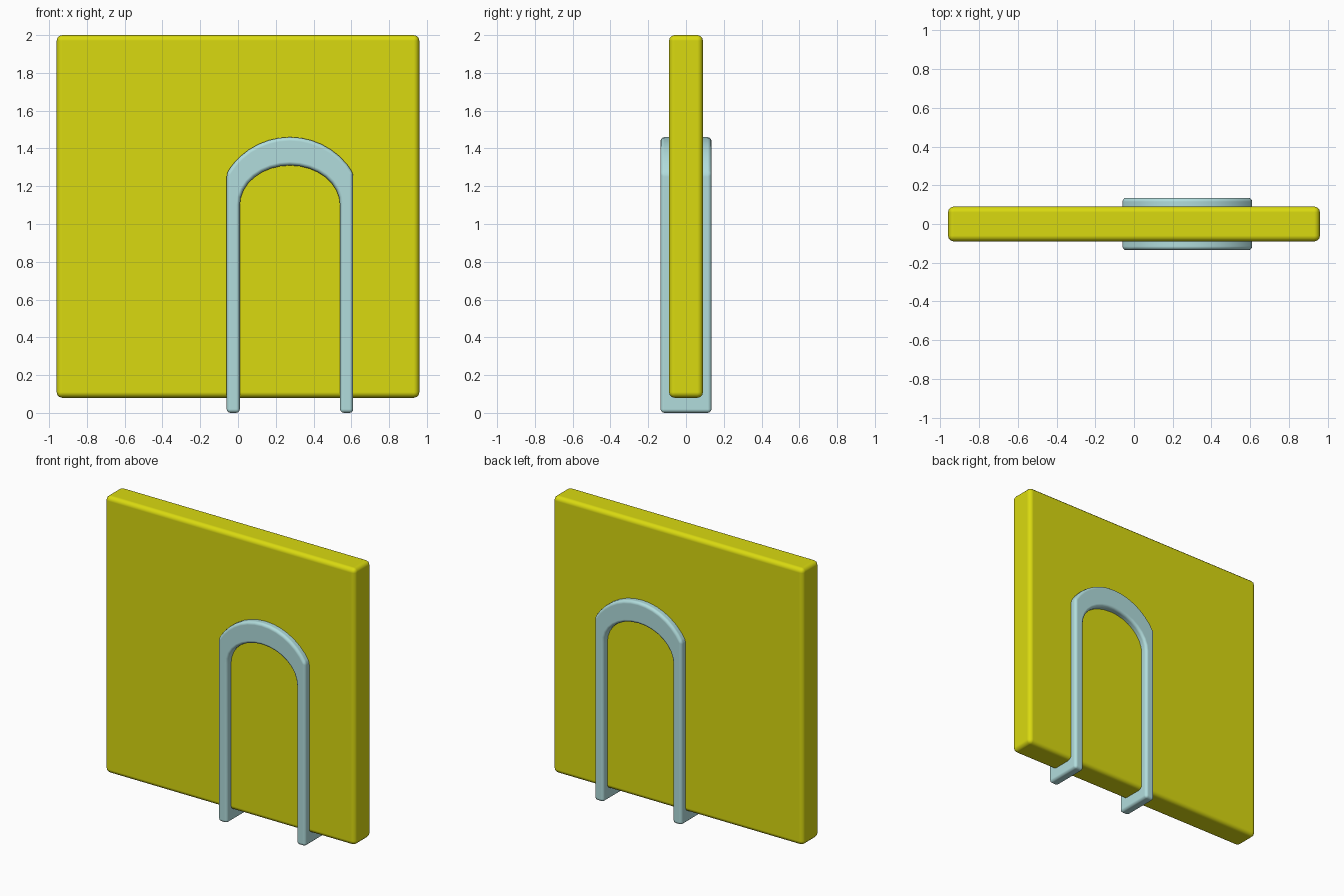
import bpy
import bmesh
from math import cos, sin, pi, asin

cube = bpy.data.objects.get("Cube")
if cube:
    bpy.data.objects.remove(cube, do_unlink=True)


def make_material(name, color):
    mat = bpy.data.materials.new(name)
    mat.use_nodes = True
    mat.diffuse_color = color
    mat.node_tree.nodes["Principled BSDF"].inputs["Base Color"].default_value = color
    return mat


def extruded(name, outline, depth, bevel, mat):
    """Extrude an x-z outline evenly about y = 0 and round its edges."""
    bm = bmesh.new()
    face = bm.faces.new([bm.verts.new((x, -depth / 2, z)) for x, z in outline])
    out = bmesh.ops.extrude_face_region(bm, geom=[face])
    moved = [v for v in out["geom"] if isinstance(v, bmesh.types.BMVert)]
    bmesh.ops.translate(bm, verts=moved, vec=(0, depth, 0))
    bmesh.ops.recalc_face_normals(bm, faces=bm.faces)
    mesh = bpy.data.meshes.new(name)
    bm.to_mesh(mesh)
    bm.free()
    mesh.materials.append(mat)
    obj = bpy.data.objects.new(name, mesh)
    bpy.context.collection.objects.link(obj)
    mod = obj.modifiers.new("rounded_edges", "BEVEL")
    mod.width = bevel
    mod.segments = 3
    mod.limit_method = "ANGLE"
    mod.angle_limit = pi / 6
    mod.harden_normals = True
    bpy.ops.object.select_all(action="DESELECT")
    obj.select_set(True)
    bpy.context.view_layer.objects.active = obj
    bpy.ops.object.shade_smooth_by_angle(angle=pi / 4)
    return obj


def arc(cx, cz, rx, rz, start, end, steps):
    angles = [start + (end - start) * i / steps for i in range(steps + 1)]
    return [(cx + rx * cos(a), cz + rz * sin(a)) for a in angles]


yellow = make_material("wall_yellow", (0.70, 0.70, 0.005, 1))
pale_blue = make_material("frame_pale_blue", (0.44, 0.72, 0.72, 1))

# Wall panel
extruded("wall", [(-0.96, 0.08), (0.96, 0.08), (0.96, 2), (-0.96, 2)],
         0.18, 0.03, yellow)

# Arched door frame, passing right through the wall
mid, half, radius, crown = 0.275, 0.335, 0.39, 1.07
rise = asin((1 - (half / radius) ** 2) ** 0.5)
outer = arc(mid, crown, radius, radius, rise, pi - rise, 14)
inner = arc(mid, 1.1, 0.265, 0.21, pi, 0, 16)
left_foot, right_foot = mid + half, mid - half
frame = ([(left_foot, 0)] + outer + [(right_foot, 0), (mid - 0.265, 0)]
         + inner + [(mid + 0.265, 0)])
extruded("door_frame", frame, 0.27, 0.02, pale_blue)
